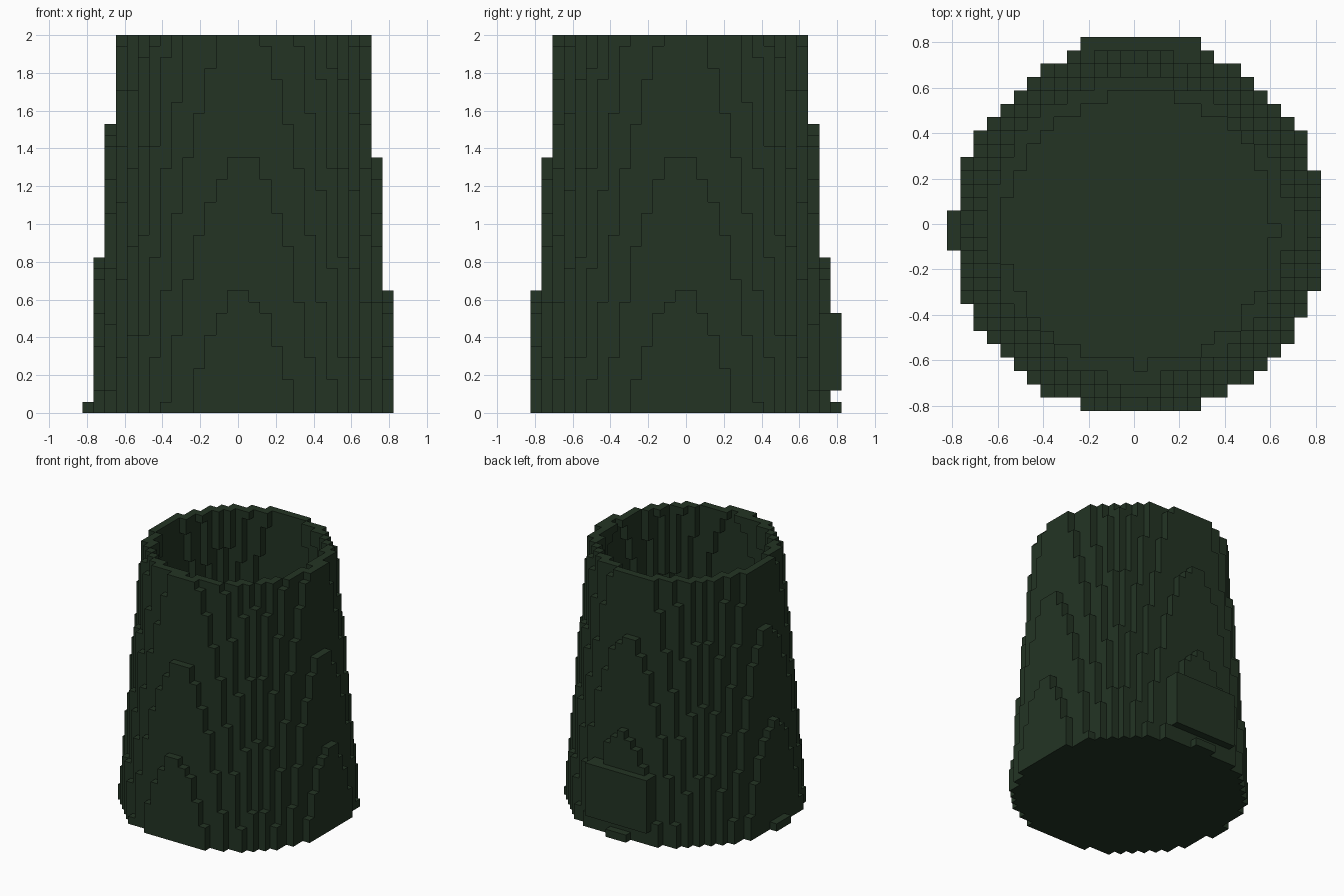
import bpy
import bmesh
import math
from mathutils import Vector

old = bpy.data.objects.get("Cube")
if old:
    bpy.data.objects.remove(old, do_unlink=True)

LAYERS = 34
CELL = 2.0 / LAYERS          # edge of one block
CX, CY = 0.385, -0.385       # cup axis, in blocks
BASE_RADIUS = 13.96          # in blocks
TAPER = 0.0813               # radius lost per layer
WALL = 1.14
FLOOR_LAYERS = 1

green = bpy.data.materials.new("dark green")
green.use_nodes = True
colour = (0.0168, 0.0343, 0.0176, 1.0)
green.diffuse_color = colour
bsdf = green.node_tree.nodes["Principled BSDF"]
bsdf.inputs["Base Color"].default_value = colour
bsdf.inputs["Roughness"].default_value = 0.9


def build_blocks(name, cells):
    """Skin a set of grid cells with only their exposed faces."""
    bm = bmesh.new()
    corners = {}

    def corner(p):
        if p not in corners:
            corners[p] = bm.verts.new(Vector(p) * CELL)
        return corners[p]

    for cell in sorted(cells):
        for axis in range(3):
            u, v = (axis + 1) % 3, (axis + 2) % 3
            for side in (0, 1):
                neighbour = list(cell)
                neighbour[axis] += 2 * side - 1
                if tuple(neighbour) in cells:
                    continue
                loop = []
                for du, dv in ((0, 0), (1, 0), (1, 1), (0, 1)):
                    p = list(cell)
                    p[axis] += side
                    p[u] += du
                    p[v] += dv
                    loop.append(corner(tuple(p)))
                bm.faces.new(loop if side else loop[::-1])
    mesh = bpy.data.meshes.new(name)
    bm.to_mesh(mesh)
    bm.free()
    mesh.materials.append(green)
    obj = bpy.data.objects.new(name, mesh)
    bpy.context.collection.objects.link(obj)
    return obj


# Tapered hollow cup with a closed base
cup = set()
for k in range(LAYERS):
    outer = BASE_RADIUS - TAPER * k
    inner = outer - WALL if k >= FLOOR_LAYERS else -1
    for i in range(-14, 14):
        for j in range(-14, 14):
            if inner < math.hypot(i + 0.5 - CX, j + 0.5 - CY) <= outer:
                cup.add((i, j, k))
build_blocks("cup", cup)

# Raised rectangular plate on the back of the cup
plate = {(i, j, k) for i in range(-4, 5) for j in (12, 13) for k in range(2, 9)}
build_blocks("back_plate", plate - cup)
